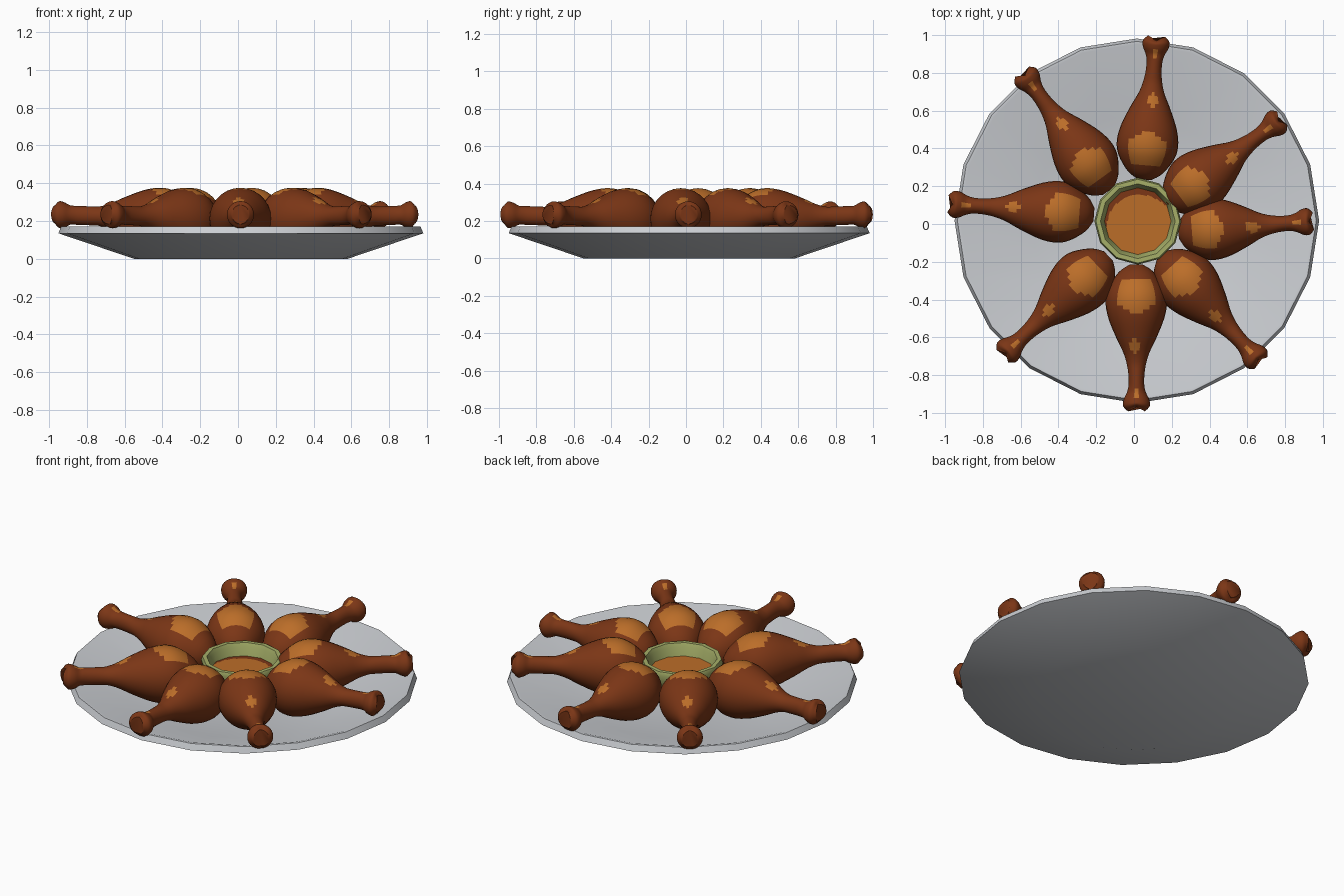
import bpy, bmesh, math
from mathutils import Vector

if "Cube" in bpy.data.objects:
    bpy.data.objects.remove(bpy.data.objects["Cube"])


def material(name, rgb):
    m = bpy.data.materials.new(name)
    m.diffuse_color = (*rgb, 1)
    m.use_nodes = True
    m.node_tree.nodes["Principled BSDF"].inputs["Base Color"].default_value = m.diffuse_color
    return m


GREY = material("plate grey", (0.60, 0.62, 0.65))
BROWN = material("roast brown", (0.20, 0.037, 0.008))
ORANGE = material("glaze orange", (0.50, 0.155, 0.022))
GREEN = material("bowl green", (0.38, 0.43, 0.14))


def finish(name, bm, mats, angle=None):
    bmesh.ops.recalc_face_normals(bm, faces=bm.faces[:])
    me = bpy.data.meshes.new(name)
    bm.to_mesh(me)
    bm.free()
    for m in mats:
        me.materials.append(m)
    ob = bpy.data.objects.new(name, me)
    bpy.context.collection.objects.link(ob)
    if angle is not None:
        bpy.ops.object.select_all(action='DESELECT')
        ob.select_set(True)
        bpy.context.view_layer.objects.active = ob
        bpy.ops.object.shade_smooth_by_angle(angle=math.radians(angle))
    return ob


def skin(bm, rings):
    """Bridge rings of vertices and cap both ends."""
    n = len(rings[0])
    for a, b in zip(rings, rings[1:]):
        for i in range(n):
            j = (i + 1) % n
            bm.faces.new((a[i], a[j], b[j], b[i]))
    bm.faces.new(rings[0])
    bm.faces.new(rings[-1])


def lathe(bm, profile, sides, cx, cy):
    rings = []
    for r, z in profile:
        rings.append([bm.verts.new((cx + r * math.cos(math.tau * i / sides),
                                    cy + r * math.sin(math.tau * i / sides), z))
                      for i in range(sides)])
    skin(bm, rings)


# Plate: sloped underside, thin rim, shallow dish
bm = bmesh.new()
lathe(bm, [(0.565, 0), (0.965, 0.135), (0.95, 0.17), (0.935, 0.17), (0.56, 0.04)],
      20, 0.015, 0.017)
finish("plate", bm, [GREY], 25)

# Dip bowl in the middle
bm = bmesh.new()
lathe(bm, [(0.16, 0.035), (0.215, 0.20), (0.23, 0.25), (0.222, 0.272), (0.198, 0.272),
           (0.188, 0.25), (0.17, 0.17)], 12, 0.02, 0.015)
finish("dip_bowl", bm, [GREEN], 40)

# Sauce: disc with a brown crescent along its upper left edge
bm = bmesh.new()
N = 36
rings = [[bm.verts.new((0.02 + r * math.cos(math.tau * i / N),
                        0.015 + r * math.sin(math.tau * i / N), 0.2)) for i in range(N)]
         for r in [0.181 - 0.008 * k for k in range(12)]]
for a, b in zip(rings, rings[1:]):
    for i in range(N):
        bm.faces.new((a[i], a[(i + 1) % N], b[(i + 1) % N], b[i]))
bm.faces.new(rings[-1])
for f in bm.faces:
    c = f.calc_center_median()
    f.material_index = 1 if math.hypot(c.x - 0.032, c.y + 0.022) < 0.178 else 0
finish("sauce", bm, [BROWN, ORANGE], 30)

# Drumstick outline: (fraction along length, radius)
LEG = [(0, 0.035), (0.05, 0.092), (0.155, 0.147), (0.25, 0.163), (0.365, 0.148),
       (0.50, 0.106), (0.61, 0.066), (0.71, 0.046), (0.81, 0.041), (0.87, 0.05),
       (0.92, 0.068), (0.965, 0.070), (1.0, 0.045)]
# Glaze patches: along, across, half length, half width
PATCHES = [(0.215, 0.0, 0.115, 0.098), (0.56, -0.01, 0.045, 0.03), (0.885, 0.0, 0.035, 0.010)]


def smooth_profile(pts, steps):
    out = []
    for k in range(len(pts) - 1):
        p = [pts[min(max(k + d, 0), len(pts) - 1)] for d in (-1, 0, 1, 2)]
        for s in range(steps):
            t = s / steps
            out.append([0.5 * (2 * p[1][c] + (p[2][c] - p[0][c]) * t
                        + (2 * p[0][c] - 5 * p[1][c] + 4 * p[2][c] - p[3][c]) * t * t
                        + (3 * p[1][c] - p[0][c] - 3 * p[2][c] + p[3][c]) * t ** 3)
                        for c in (0, 1)])
    out.append(list(pts[-1]))
    return out


PROFILE = smooth_profile(LEG, 4)


def glazed(u, v):
    for pu, pv, hu, hv in PATCHES:
        a, b = (u - pu) / hu, (v - pv) / hv
        wobble = 1 + 0.18 * math.sin(5 * math.atan2(b, a) + 1)
        if abs(a) ** 2.6 + abs(b) ** 2.6 < wobble:
            return True
    return False


def drumstick(name, start, end):
    s, e = Vector((*start, 0.205)), Vector((*end, 0.235))
    axis = e - s
    side = Vector((-axis.y, axis.x, 0)).normalized()
    n = 28
    bm = bmesh.new()
    rings = []
    for u, r in PROFILE:
        ring = []
        for i in range(n):
            a = math.tau * i / n
            # notch between the two lobes of the bone end
            notch = 0.03 * max(0, (u - 0.93) / 0.07) * (1 - abs(math.cos(a)))
            p = s + axis * (u - notch) + side * (r * math.cos(a))
            p.z += max(r, 0.05 if u > 0.1 else 0) * math.sin(a)
            ring.append(bm.verts.new(p))
        rings.append(ring)
    skin(bm, rings)
    L2 = axis.length_squared
    for f in bm.faces:
        d = f.calc_center_median() - s
        u, v = d.dot(axis) / L2, d.dot(side)
        if d.z - axis.z * u > 0.02 and glazed(u, v):
            f.material_index = 1
    finish(name, bm, [BROWN, ORANGE], 50)


# Eight drumsticks fanned around the bowl: meat end, bone end
LAYOUT = [((0.055, 0.235), (0.12, 0.995)), ((0.178, 0.105), (0.785, 0.56)),
          ((0.235, -0.042), (0.95, 0.015)), ((0.147, -0.165), (0.672, -0.737)),
          ((0.012, -0.215), (0.013, -0.992)), ((-0.135, -0.17), (-0.697, -0.70)),
          ((-0.212, 0.05), (-0.985, 0.107)), ((-0.135, 0.175), (-0.592, 0.807))]
for k, (start, end) in enumerate(LAYOUT):
    drumstick(f"drumstick_{k + 1}", start, end)
